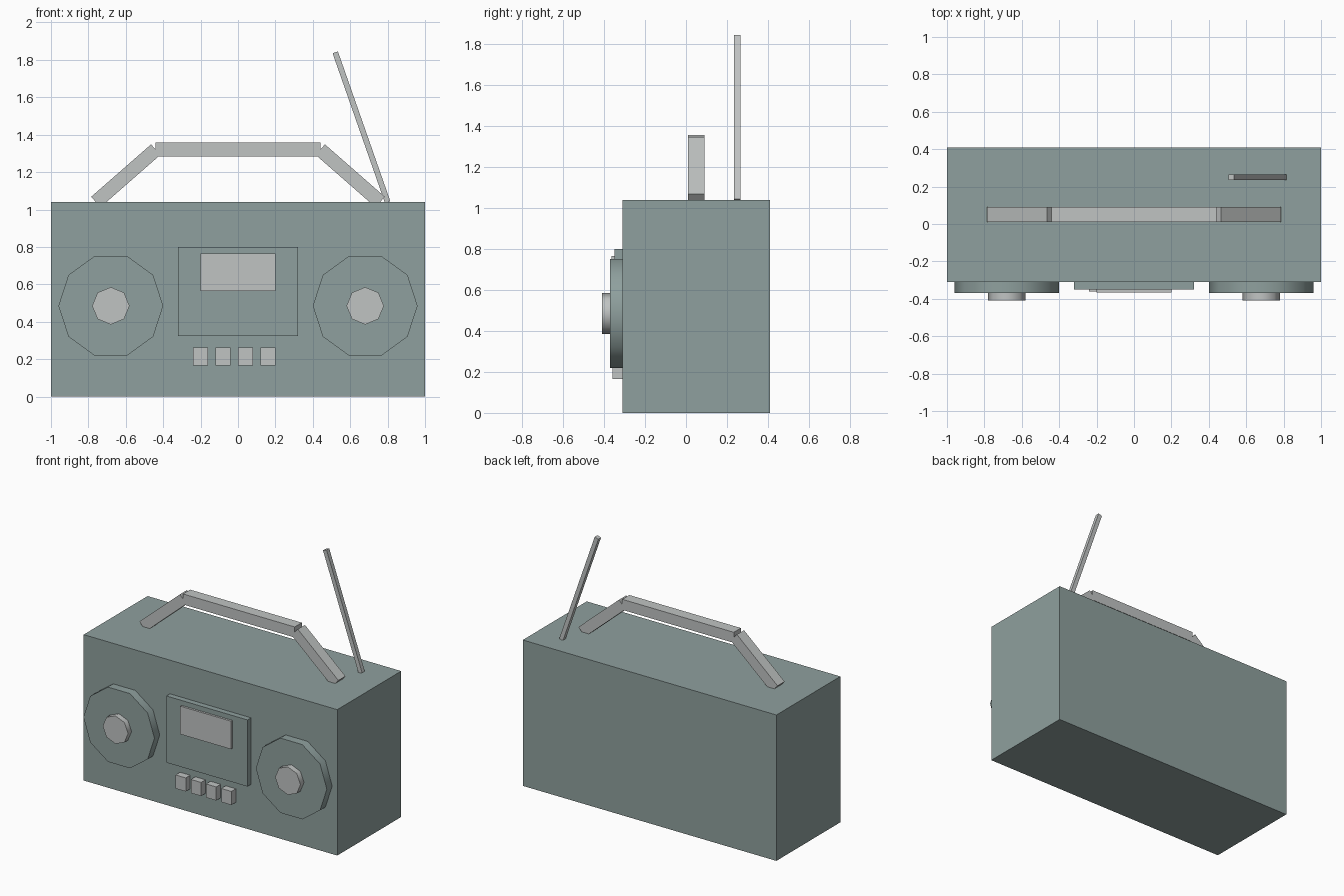
import bpy, bmesh, math
from mathutils import Matrix, Vector

if "Cube" in bpy.data.objects:
    bpy.data.objects.remove(bpy.data.objects["Cube"])


def material(name, rgb):
    m = bpy.data.materials.new(name)
    m.diffuse_color = (*rgb, 1)
    m.use_nodes = True
    m.node_tree.nodes["Principled BSDF"].inputs["Base Color"].default_value = m.diffuse_color
    return m


GREEN = material("grey_green", (0.275, 0.352, 0.342))
SILVER = material("silver_grey", (0.53, 0.55, 0.545))
BODY_FRONT, BODY_BACK, BODY_TOP = -0.31, 0.41, 1.04


def finish(name, bm, mat):
    bmesh.ops.recalc_face_normals(bm, faces=bm.faces)
    me = bpy.data.meshes.new(name)
    bm.to_mesh(me)
    bm.free()
    me.materials.append(mat)
    ob = bpy.data.objects.new(name, me)
    bpy.context.collection.objects.link(ob)
    return ob


def box(name, lo, hi, mat):
    lo, hi = Vector(lo), Vector(hi)
    bm = bmesh.new()
    bmesh.ops.create_cube(bm, size=1, matrix=Matrix.Translation((lo + hi) / 2)
                          @ Matrix.Diagonal((*(hi - lo), 1)))
    return finish(name, bm, mat)


def bar(name, a, b, y, depth, thick, mat):
    """Square-ended bar between two (x, z) points in the plane y."""
    a, b = Vector((a[0], y, a[1])), Vector((b[0], y, b[1]))
    d = b - a
    bm = bmesh.new()
    bmesh.ops.create_cube(bm, size=1, matrix=Matrix.Translation((a + b) / 2)
                          @ Matrix.Rotation(-math.atan2(d.z, d.x), 4, 'Y')
                          @ Matrix.Diagonal((d.length, depth, thick, 1)))
    return finish(name, bm, mat)


def disc(name, x, z, front, back, radius, sides, mat):
    """Prism facing -y with a corner on the x axis and smooth-shaded rim."""
    bm = bmesh.new()
    ring = [bm.verts.new((x + radius * math.cos(t), front, z + radius * math.sin(t)))
            for t in (2 * math.pi * i / sides for i in range(sides))]
    face = bm.faces.new(ring)
    ext = bmesh.ops.extrude_face_region(bm, geom=[face], use_keep_orig=True)
    bmesh.ops.translate(bm, vec=(0, back - front, 0),
                        verts=[v for v in ext["geom"] if isinstance(v, bmesh.types.BMVert)])
    ob = finish(name, bm, mat)
    bpy.ops.object.select_all(action='DESELECT')
    ob.select_set(True)
    bpy.context.view_layer.objects.active = ob
    bpy.ops.object.shade_smooth_by_angle(angle=math.radians(50))
    return ob


# Case
box("case", (-1, BODY_FRONT, 0), (1, BODY_BACK, BODY_TOP), GREEN)

# Speakers with centre caps, and handle arms, on both sides
for side, s in (("left", -1), ("right", 1)):
    disc(f"speaker_{side}", s * 0.68, 0.485, -0.37, BODY_FRONT, 0.28, 10, GREEN)
    disc(f"speaker_cap_{side}", s * 0.68, 0.485, -0.41, -0.37, 0.10, 8, SILVER)
    bar(f"handle_arm_{side}", (s * 0.76, 1.04), (s * 0.44, 1.32), 0.05, 0.08, 0.075, SILVER)

# Handle grip
bar("handle_grip", (-0.44, 1.32), (0.44, 1.32), 0.05, 0.08, 0.075, SILVER)

# Cassette panel and window
box("cassette_panel", (-0.32, -0.35, 0.325), (0.32, BODY_FRONT, 0.80), GREEN)
box("cassette_window", (-0.20, -0.365, 0.565), (0.20, -0.35, 0.765), SILVER)

# Row of buttons
for i in range(4):
    x = -0.2 + 0.12 * i
    box(f"button_{i + 1}", (x - 0.04, -0.36, 0.165), (x + 0.04, BODY_FRONT, 0.262), SILVER)

# Antenna
bar("antenna", (0.80, 1.04), (0.52, 1.84), 0.25, 0.03, 0.03, SILVER)
